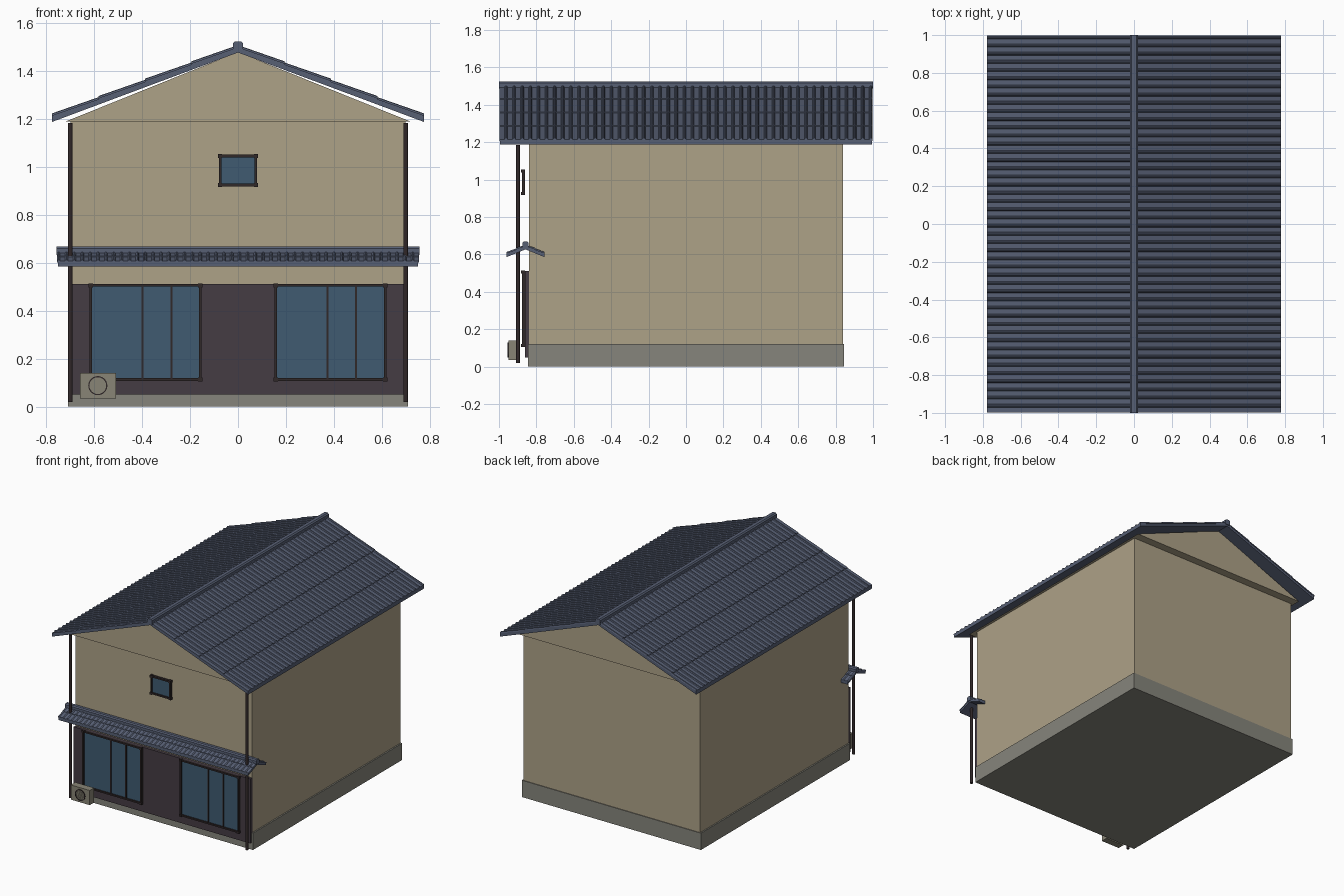
import bpy, bmesh, math
from mathutils import Matrix, Vector

if "Cube" in bpy.data.objects:
    bpy.data.objects.remove(bpy.data.objects["Cube"])


def mat(name, r, g, b):
    m = bpy.data.materials.new(name)
    m.diffuse_color = (r, g, b, 1)
    m.use_nodes = True
    m.node_tree.nodes["Principled BSDF"].inputs["Base Color"].default_value = m.diffuse_color
    return m


WALL = mat("plaster", 0.42, 0.36, 0.245)
BASE = mat("concrete", 0.24, 0.235, 0.20)
TILE = mat("slate_tile", 0.095, 0.115, 0.175)
DARK = mat("dark_panel", 0.06, 0.045, 0.057)
TRIM = mat("dark_trim", 0.03, 0.021, 0.022)
GLASS = mat("glass", 0.05, 0.105, 0.165)
UNIT = mat("unit_casing", 0.25, 0.235, 0.18)


def finish(name, bm, material):
    bmesh.ops.recalc_face_normals(bm, faces=bm.faces)
    me = bpy.data.meshes.new(name)
    bm.to_mesh(me)
    bm.free()
    ob = bpy.data.objects.new(name, me)
    bpy.context.collection.objects.link(ob)
    me.materials.append(material)
    return ob


def add_box(bm, x0, x1, y0, y1, z0, z1):
    m = Matrix.Translation(((x0 + x1) / 2, (y0 + y1) / 2, (z0 + z1) / 2))
    m = m @ Matrix.Diagonal((x1 - x0, y1 - y0, z1 - z0, 1))
    bmesh.ops.create_cube(bm, size=1, matrix=m)


def boxes(name, material, *bounds):
    bm = bmesh.new()
    for b in bounds:
        add_box(bm, *b)
    return finish(name, bm, material)


def add_tube(bm, rings):
    # closed solid through equal-length rings of points
    rings = [[bm.verts.new(p) for p in r] for r in rings]
    n = len(rings[0])
    for a, b in zip(rings, rings[1:]):
        for i in range(n):
            j = (i + 1) % n
            bm.faces.new((a[i], a[j], b[j], b[i]))
    bm.faces.new(rings[0])
    bm.faces.new(rings[-1])


def add_prism(bm, profile, y0, y1):
    add_tube(bm, [[(x, y, z) for x, z in profile] for y in (y0, y1)])


def tiled_roof(name, half, z_ridge, z_eave, length, thick, tiles, rows, roll, cap, matrix):
    """Two-sided roof with its ridge along local y."""
    # sloping boards
    bm = bmesh.new()
    add_prism(bm, [(-half, z_eave - thick), (-half, z_eave), (0, z_ridge), (half, z_eave),
                   (half, z_eave - thick), (0, z_ridge - thick)], -length / 2 + .003, length / 2 - .003)
    bm.transform(matrix)
    finish(name + "_boards", bm, TILE)

    # overlapping rows of pan-and-roll tiles
    bm = bmesh.new()
    w = length / tiles
    section = []
    for k in range(tiles):
        y = -length / 2 + k * w
        section += [(y + w * f, roll * h) for f, h in
                    ((0, .3), (.6, .3), (.68, .8), (.8, 1), (.92, .8))]
    section.append((length / 2, roll * .3))
    for s in (-1, 1):
        for r in range(rows):
            t0, t1 = r / rows, (r + 1) / rows
            xa, xb = half * t0, half * t1
            za = z_ridge + (z_eave - z_ridge) * t0
            zb = z_ridge + (z_eave - z_ridge) * t1
            add_tube(bm, [[(s * xa, y, za - .001), (s * xb, y, zb - .001),
                           (s * xb, y, zb + h + roll * .4), (s * xa, y, za + h)]
                          for y, h in section])
    bm.transform(matrix)
    finish(name + "_tiles", bm, TILE)

    # ridge cap
    bm = bmesh.new()
    cw, ch = cap
    z0 = z_ridge - .01
    add_prism(bm, [(-cw, z0), (-cw, ch - .008), (-cw * .6, ch), (cw * .6, ch),
                   (cw, ch - .008), (cw, z0)], -length / 2 - .003, length / 2 + .003)
    bm.transform(matrix)
    finish(name + "_ridge_cap", bm, TILE)


def window(name, x0, x1, z0, z1, bars, t=.011):
    yf, yb = -.878, -.86
    parts = [(x0, x0 + t, yf, yb, z0, z1), (x1 - t, x1, yf, yb, z0, z1),
             (x0, x1, yf, yb, z0, z0 + t), (x0, x1, yf, yb, z1 - t, z1)]
    parts += [(b - .004, b + .004, -.874, yb, z0, z1) for b in bars]
    # small blocks at the frame corners
    for x in (x0, x1 - t):
        for z in (z0, z1 - t):
            parts.append((x - .003, x + t + .003, yf - .003, yb, z - .003, z + t + .003))
    boxes(name + "_frame", TRIM, *parts)
    boxes(name + "_glass", GLASS, (x0 + .004, x1 - .004, -.868, -.861, z0 + .004, z1 - .004))


# body of the house
boxes("foundation", BASE, (-.71, .71, -.845, .845, 0, .12))
boxes("walls", WALL, (-.70, .70, -.84, .84, .11, 1.19))
bm = bmesh.new()
add_prism(bm, [(-.72, 1.19), (.72, 1.19), (0, 1.48)], -.90, .90)
finish("gable", bm, WALL)
boxes("front_panel", DARK, (-.70, .70, -.861, -.838, .05, .512))

# main roof and front pent roof
tiled_roof("main_roof", .777, 1.497, 1.207, 1.994, .019, 46, 4, .012, (.02, 1.525),
           Matrix.Identity(4))
tiled_roof("pent_roof", .102, .644, .602, 1.51, .017, 46, 2, .008, (.017, .668),
           Matrix.Translation((0, -.858, 0)) @ Matrix.Rotation(math.pi / 2, 4, 'Z'))

# windows
window("left_window", -.62, -.152, .108, .512, (-.398, -.278))
window("right_window", .152, .62, .108, .512, (.373, .493))
window("upper_window", -.08, .08, .92, 1.052, ())

# downpipes
for side, x in (("left", -.70), ("right", .70)):
    bm = bmesh.new()
    bmesh.ops.create_cone(bm, cap_ends=True, segments=12, radius1=.01, radius2=.01, depth=1.165,
                          matrix=Matrix.Translation((x, -.898, .6025)))
    finish(side + "_downpipe", bm, TRIM)

# outdoor air conditioner with round fan grille
boxes("air_unit", UNIT, (-.66, -.51, -.95, -.90, .035, .14))
cx, cz, R = -.585, .088, .04
bm = bmesh.new()
n = 24
ring = [[Vector((cx + r * math.cos(a), y, cz + r * math.sin(a)))
         for r, y in ((R, -.949), (R, -.955), (R - .005, -.955), (R - .005, -.949))]
        for a in (2 * math.pi * i / n for i in range(n))]
vs = [[bm.verts.new(p) for p in r] for r in ring]
for i in range(n):
    for k in range(4):
        bm.faces.new((vs[i][k], vs[i][(k + 1) % 4], vs[(i + 1) % n][(k + 1) % 4], vs[(i + 1) % n][k]))
finish("fan_ring", bm, TRIM)
slats = []
for i in range(-3, 4):
    z = i * .01
    h = math.sqrt((R - .003) ** 2 - z * z)
    slats.append((cx - h, cx + h, -.953, -.949, cz + z - .0015, cz + z + .0015))
boxes("fan_slats", UNIT, *slats)
